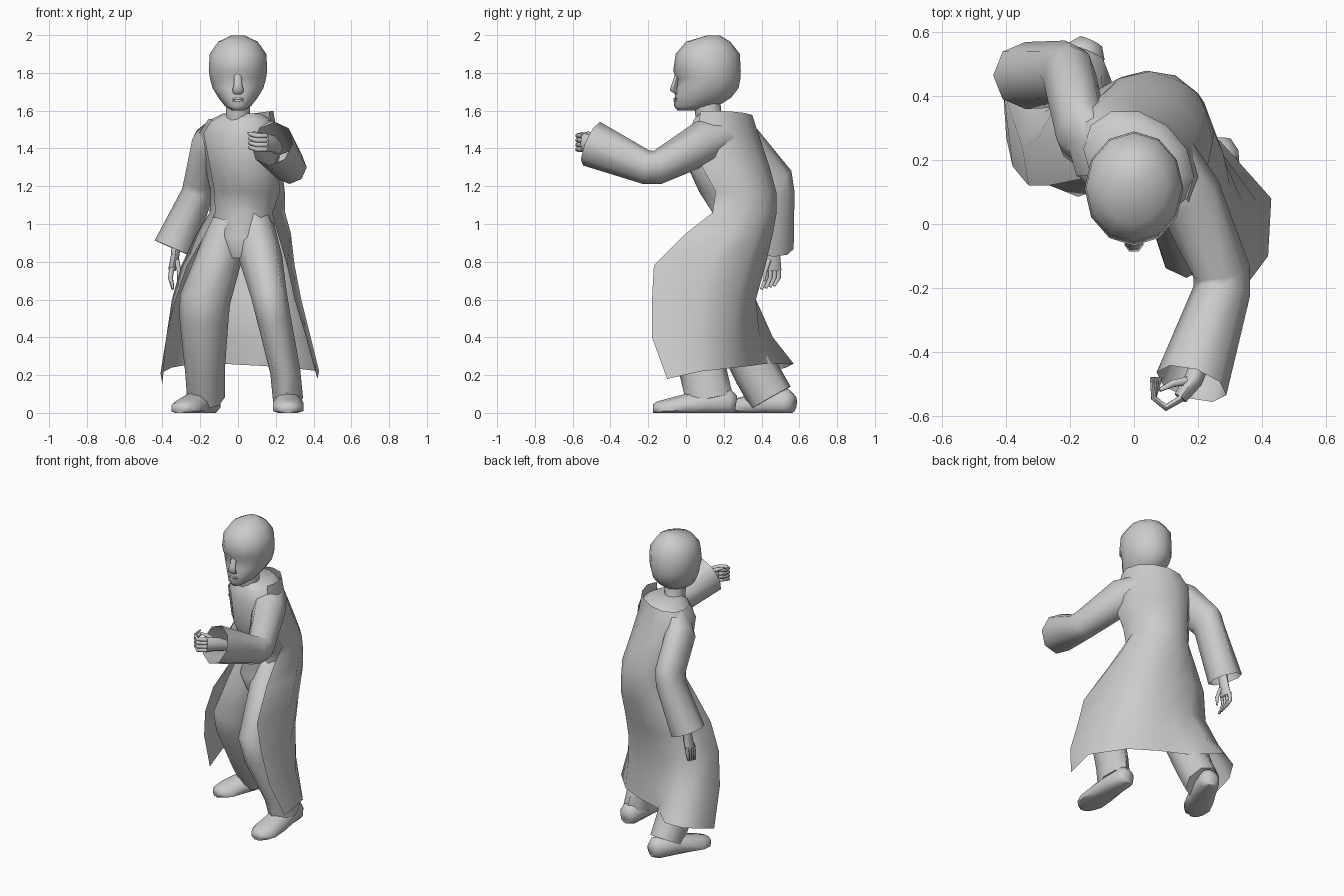
import bpy, bmesh, math
from mathutils import Vector as V


def make(name, rings, closed=True, cap=True, angle=62):
    """Skin a list of point rings (or open rows) into one object."""
    bm = bmesh.new()
    rows = [[bm.verts.new(p) for p in r] for r in rings]
    n = len(rows[0])
    for a, b in zip(rows, rows[1:]):
        for i in range(n if closed else n - 1):
            j = (i + 1) % n
            bm.faces.new((a[i], a[j], b[j], b[i]))
    if closed and cap:
        bm.faces.new(rows[0])
        bm.faces.new(rows[-1])
    bmesh.ops.recalc_face_normals(bm, faces=bm.faces)
    me = bpy.data.meshes.new(name)
    bm.to_mesh(me)
    bm.free()
    ob = bpy.data.objects.new(name, me)
    bpy.context.collection.objects.link(ob)
    bpy.ops.object.select_all(action='DESELECT')
    ob.select_set(True)
    bpy.context.view_layer.objects.active = ob
    bpy.ops.object.shade_smooth_by_angle(angle=math.radians(angle))
    return ob


def level(z, cx, front, back, hw, twist=0.0, n=12, grow=1.0):
    """Horizontal oval; twist shears one side forward."""
    cy, hy = (front + back) / 2, (back - front) / 2
    pts = []
    for i in range(n):
        a = 2 * math.pi * i / n
        x = hw * grow * math.cos(a)
        pts.append(V((cx + x, cy + hy * grow * math.sin(a) + twist * x, z)))
    return pts


def tube(name, path, side=(1, 0, 0), n=8, cap=True, floor=None):
    """Loft along a path of (x, y, z, radius along side, other radius)."""
    c = [V(p[:3]) for p in path]
    rings = []
    for k, p in enumerate(path):
        t = V((0, 0, 0))
        if k:
            t += (c[k] - c[k - 1]).normalized()
        if k < len(c) - 1:
            t += (c[k + 1] - c[k]).normalized()
        v = t.normalized().cross(V(side)).normalized()
        u = v.cross(t).normalized()
        ring = []
        for i in range(n):
            a = 2 * math.pi * i / n
            q = c[k] + u * p[3] * math.cos(a) + v * p[4] * math.sin(a)
            if floor is not None:
                q.z = max(q.z, floor)
            ring.append(q)
        rings.append(ring)
    return make(name, rings, cap=cap)


# Head, with shallow eye sockets pressed into the face
head = [level(z, 0, f, b, w) for z, f, b, w in (
    (1.60, -0.045, 0.05, 0.03), (1.625, -0.065, 0.17, 0.07),
    (1.67, -0.058, 0.24, 0.105), (1.72, -0.055, 0.278, 0.135),
    (1.77, -0.052, 0.288, 0.148), (1.81, -0.068, 0.29, 0.155),
    (1.90, -0.055, 0.285, 0.15), (1.965, 0.0, 0.235, 0.105),
    (1.998, 0.11, 0.18, 0.035))]
for i in (8, 10):
    head[4][i].y += 0.022
make("head", head, angle=70)
tube("nose", [(0, -0.045, 1.79, 0.02, 0.015), (0, -0.058, 1.74, 0.022, 0.02),
              (0, -0.066, 1.712, 0.03, 0.024), (0, -0.045, 1.69, 0.025, 0.01)], n=6)
for z in (1.652, 1.664):
    tube("lip", [(-0.03, -0.05, z, 0.003, 0.003), (0, -0.06, z, 0.007, 0.006),
                 (0.03, -0.05, z, 0.003, 0.003)], side=(0, 0, 1), n=6)
make("neck", [level(1.52, 0, 0.06, 0.22, 0.075), level(1.57, 0, 0.05, 0.19, 0.064),
              level(1.66, 0, 0.04, 0.18, 0.064)])

# Torso leaning back at the waist, shoulders twisted
trunk = (
    (1.585, 0.02, 0.07, 0.30, 0.10, -0.2), (1.55, 0.015, 0.04, 0.345, 0.165, -0.25),
    (1.48, 0.0, 0.02, 0.375, 0.20, -0.25), (1.30, 0.03, 0.01, 0.435, 0.195, -0.15),
    (1.17, 0.05, 0.07, 0.47, 0.19, -0.05), (1.06, 0.04, 0.14, 0.465, 0.175, 0),
    (0.93, 0.025, 0.08, 0.42, 0.15, 0), (0.82, 0.02, 0.12, 0.37, 0.09, 0))
make("torso", [level(*r) for r in trunk])

# Coat: the back hugs the torso, the skirt is open at the front;
# rows run from the left edge round the back to the right edge
skirt = (
    (1.06, (-.12, .17), (-.15, .28), (-.11, .39), (-.04, .46), (.04, .48),
     (.13, .465), (.20, .41), (.25, .29), (.18, .14)),
    (0.95, (-.17, .14), (-.22, .28), (-.17, .38), (-.08, .44), (.03, .46),
     (.13, .44), (.22, .38), (.28, .22), (.21, .00)),
    (0.78, (-.27, .12), (-.30, .27), (-.24, .38), (-.12, .42), (.01, .42),
     (.13, .39), (.23, .32), (.30, .12), (.26, -.17)),
    (0.60, (-.33, .12), (-.35, .24), (-.28, .35), (-.14, .37), (.00, .37),
     (.13, .34), (.24, .27), (.335, .08), (.30, -.18)),
    (0.40, (-.38, .18), (-.38, .33), (-.31, .44), (-.18, .46), (-.03, .39),
     (.12, .33), (.26, .25), (.385, .07), (.36, -.18)),
    (0.22, (-.40, .27), (-.41, .42), (-.35, .53), (-.24, .57), (-.08, .42),
     (.10, .35), (.27, .26), (.43, .08), (.42, -.10)))
hem = (-0.07, -0.01, 0.02, 0.04, 0.04, 0.03, 0.02, 0.0, -0.04)
coat = []
for r in trunk[1:5]:
    ring = level(*r, grow=1.04)
    coat.append([ring[i] for i in (7, 6, 5, 4, 3, 2, 1, 0, 11)])
for p in coat[0]:
    p.z += 0.025 + 0.13 * p.x
coat += [[(x, y, r[0] + (hem[i] if r[0] == 0.22 else 0))
          for i, (x, y) in enumerate(r[1:])] for r in skirt]
make("coat", coat, closed=False)

# Trouser legs
tube("front_leg", [(0.08, 0.27, 1.0, 0.11, 0.13), (0.12, 0.15, 0.82, 0.115, 0.15),
                   (0.165, -0.05, 0.62, 0.095, 0.125), (0.19, -0.03, 0.50, 0.09, 0.12),
                   (0.25, 0.09, 0.22, 0.08, 0.125), (0.265, 0.125, 0.07, 0.08, 0.125)])
tube("back_leg", [(-0.04, 0.27, 1.0, 0.11, 0.13), (-0.10, 0.25, 0.82, 0.12, 0.14),
                  (-0.175, 0.215, 0.60, 0.135, 0.13), (-0.18, 0.24, 0.50, 0.13, 0.125),
                  (-0.175, 0.37, 0.22, 0.105, 0.12), (-0.17, 0.45, 0.08, 0.10, 0.12)])

# Shoes, flattened on the ground
for name, heel, toe in (("front_shoe", V((0.265, 0.265)), V((0.265, -0.175))),
                        ("back_shoe", V((-0.135, 0.57)), V((-0.31, 0.20)))):
    path = []
    for t, z, h, w in ((0, .045, .045, .04), (.08, .05, .075, .065), (.35, .05, .08, .075),
                       (.6, .035, .065, .085), (.82, .025, .05, .085),
                       (.95, .02, .04, .06), (1, .02, .025, .03)):
        p = heel.lerp(toe, t)
        path.append((p.x, p.y, z, h, w))
    tube(name, path, side=(0, 0, 1), n=10, floor=0.0)

# Wide sleeves, open at the cuff
tube("raised_sleeve", [(0.10, 0.20, 1.46, 0.09, 0.10), (0.17, 0.09, 1.43, 0.12, 0.105),
                       (0.275, -0.15, 1.30, 0.09, 0.09), (0.275, -0.21, 1.30, 0.09, 0.09),
                       (0.18, -0.50, 1.425, 0.125, 0.115)], side=(0, 0, 1), cap=False)
tube("lowered_sleeve", [(-0.10, 0.23, 1.48, 0.08, 0.10), (-0.165, 0.29, 1.42, 0.085, 0.12),
                        (-0.20, 0.455, 1.23, 0.085, 0.115), (-0.215, 0.47, 1.16, 0.085, 0.105),
                        (-0.34, 0.465, 0.87, 0.11, 0.105)], cap=False)

# Raised hand with curled fingers
tube("raised_palm", [(0.21, -0.43, 1.40, 0.035, 0.03), (0.185, -0.49, 1.425, 0.045, 0.03),
                     (0.145, -0.545, 1.43, 0.05, 0.022)], side=(0, 0, 1))
for k in range(4):
    z = 1.395 + 0.024 * k
    tube("raised_finger", [(0.15, -0.545, z, 0.013, 0.013), (0.10, -0.575, z, 0.013, 0.012),
                           (0.062, -0.545, z + 0.01, 0.011, 0.01),
                           (0.055 + 0.01 * (3 - k), -0.48, z + 0.015, 0.006, 0.006)],
         side=(0, 0, 1), n=6)
tube("raised_thumb", [(0.17, -0.49, 1.445, 0.015, 0.015), (0.12, -0.50, 1.47, 0.013, 0.013),
                      (0.08, -0.52, 1.485, 0.007, 0.007)], side=(0, 0, 1), n=6)

# Lowered hand with relaxed fingers
tube("lowered_palm", [(-0.325, 0.46, 0.90, 0.025, 0.03), (-0.335, 0.46, 0.82, 0.022, 0.04),
                      (-0.35, 0.46, 0.755, 0.02, 0.045)])
for k in range(4):
    y = 0.425 + 0.022 * k
    tube("lowered_finger", [(-0.35, y, 0.77, 0.014, 0.014), (-0.358, y, 0.715, 0.013, 0.013),
                            (-0.345, y - 0.025, 0.655 + 0.006 * k, 0.007, 0.009)], n=6)
tube("lowered_thumb", [(-0.325, 0.44, 0.81, 0.014, 0.014), (-0.312, 0.42, 0.75, 0.012, 0.012),
                       (-0.318, 0.415, 0.70, 0.006, 0.006)], n=6)
